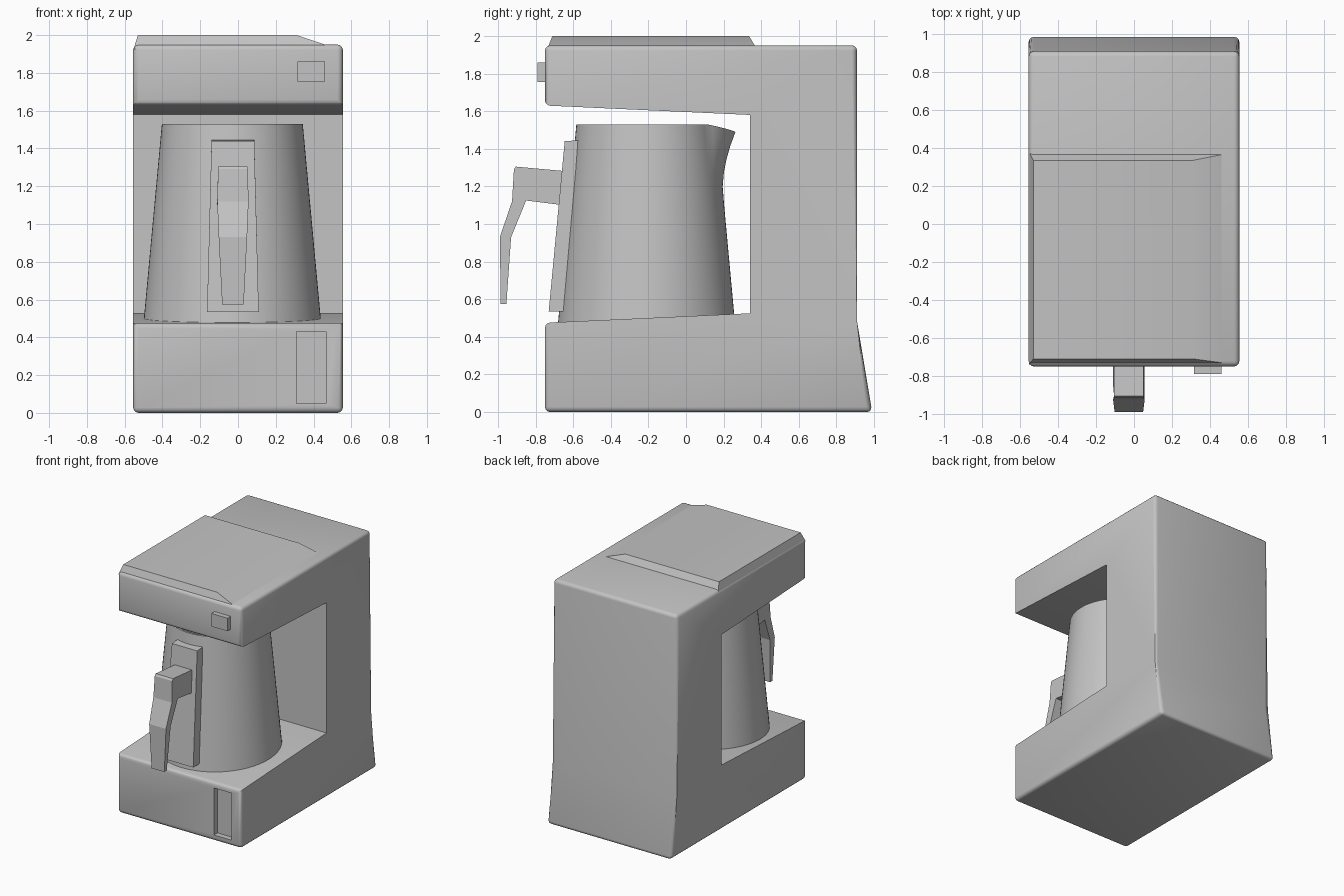
import bpy, bmesh, math

if "Cube" in bpy.data.objects:
    bpy.data.objects.remove(bpy.data.objects["Cube"])

grey = bpy.data.materials.new("appliance grey")
grey.diffuse_color = (0.55, 0.55, 0.55, 1)
grey.use_nodes = True
grey.node_tree.nodes["Principled BSDF"].inputs["Base Color"].default_value = grey.diffuse_color


def finish(name, bm, angle=35):
    bmesh.ops.recalc_face_normals(bm, faces=bm.faces[:])
    me = bpy.data.meshes.new(name)
    bm.to_mesh(me)
    bm.free()
    me.materials.append(grey)
    ob = bpy.data.objects.new(name, me)
    bpy.context.collection.objects.link(ob)
    bpy.ops.object.select_all(action='DESELECT')
    ob.select_set(True)
    bpy.context.view_layer.objects.active = ob
    bpy.ops.object.shade_smooth_by_angle(angle=math.radians(angle))
    return ob


def prism(a_pts, b_pts):
    """Solid between two matching outlines."""
    bm = bmesh.new()
    a = [bm.verts.new(p) for p in a_pts]
    b = [bm.verts.new(p) for p in b_pts]
    bm.faces.new(a)
    bm.faces.new(b[::-1])
    for i in range(len(a)):
        j = (i + 1) % len(a)
        bm.faces.new((a[j], a[i], b[i], b[j]))
    return bm


def side_prism(pts, cx=0):
    """Side outline of (y, z, half width) points, spread along x."""
    return prism([(cx - w, y, z) for y, z, w in pts],
                 [(cx + w, y, z) for y, z, w in pts])


def box(x0, x1, y0, y1, z0, z1):
    outline = [(x0, z0), (x1, z0), (x1, z1), (x0, z1)]
    return prism([(x, y0, z) for x, z in outline],
                 [(x, y1, z) for x, z in outline])


# C-shaped housing: base, rear column and brewing head
W = 0.555
outline = [(-0.75, 0), (0.99, 0), (0.91, 0.48), (0.91, 1.95), (-0.75, 1.95),
           (-0.75, 1.63), (0.34, 1.58), (0.34, 0.525), (-0.75, 0.475)]
bm = side_prism([(y, z, W) for y, z in outline])


def is_rounded(e):
    v, w = e.verts[0].co, e.verts[1].co
    inner = max(v.y, w.y) < 0.35 and max(v.y, w.y) > 0.3
    kink = abs(v.z - 0.48) < 0.001 and abs(w.z - 0.48) < 0.001
    return not inner and not kink


bmesh.ops.bevel(bm, geom=[e for e in bm.edges if is_rounded(e)], offset=0.028,
                segments=3, profile=0.5, affect='EDGES', clamp_overlap=True)
housing = finish("housing", bm)

# Recessed window in the front of the base
cutter = finish("window_cutter", box(0.31, 0.465, -0.85, -0.705, 0.05, 0.43))
cutter.hide_render = True
cut = housing.modifiers.new("window", 'BOOLEAN')
cut.operation = 'DIFFERENCE'
cut.object = cutter
bpy.context.view_layer.objects.active = housing
bpy.ops.object.modifier_apply(modifier=cut.name)
bpy.data.objects.remove(cutter)

# Raised lid on the head, sloping down on its right side
lid = [(-0.553, 1.925), (-0.53, 2.0), (0.31, 2.0), (0.46, 1.95), (0.46, 1.925)]
finish("top_lid", prism([(x, -0.71 - (2 - z) * 0.4, z) for x, z in lid],
                        [(x, 0.335 + (2 - z) * 0.6, z) for x, z in lid]), 20)

# Power button
finish("button", box(0.315, 0.46, -0.79, -0.74, 1.755, 1.86))

# Open jug with a pouring spout towards the back
CX, CY, N = -0.03, -0.21, 72


def jug_ring(bm, z, inset):
    r0 = 0.47 - (z - 0.48) * 0.0924 - inset
    lift = max(0, (z - 1.18) / 0.35) ** 1.5
    ring = []
    for i in range(N):
        a = 2 * math.pi * i / N
        off = abs((a - math.pi / 2 + math.pi) % (2 * math.pi) - math.pi)
        k = max(0, 1 - off / math.radians(30)) * lift
        r = r0 + 0.1 * k
        ring.append(bm.verts.new((CX + r * math.cos(a), CY + r * math.sin(a),
                                  z - 0.04 * k)))
    return ring


bm = bmesh.new()
levels = [0.47, 0.8, 1.1, 1.2, 1.28, 1.36, 1.44, 1.53]
rings = [jug_ring(bm, z, 0) for z in levels]
rings += [jug_ring(bm, z, 0.015) for z in levels[:0:-1] + [0.54]]
for p, q in zip(rings, rings[1:]):
    for i in range(N):
        j = (i + 1) % N
        bm.faces.new((p[i], p[j], q[j], q[i]))
bm.faces.new(rings[0][::-1])
bm.faces.new(rings[-1])
finish("jug", bm)

# Backing plate and bent grip on the front of the jug
finish("handle_plate", side_prism([(-0.73, 0.535, 0.137), (-0.645, 1.44, 0.113),
                                   (-0.575, 1.445, 0.113), (-0.64, 0.535, 0.137)],
                                  -0.027), 20)
finish("handle_grip", side_prism([
    (-0.63, 1.28, 0.078), (-0.905, 1.305, 0.078), (-0.915, 1.29, 0.078),
    (-0.925, 1.12, 0.083), (-0.99, 0.93, 0.075), (-0.985, 0.575, 0.057),
    (-0.955, 0.575, 0.057), (-0.93, 0.93, 0.075), (-0.85, 1.125, 0.083),
    (-0.65, 1.1, 0.083)], -0.027), 15)
